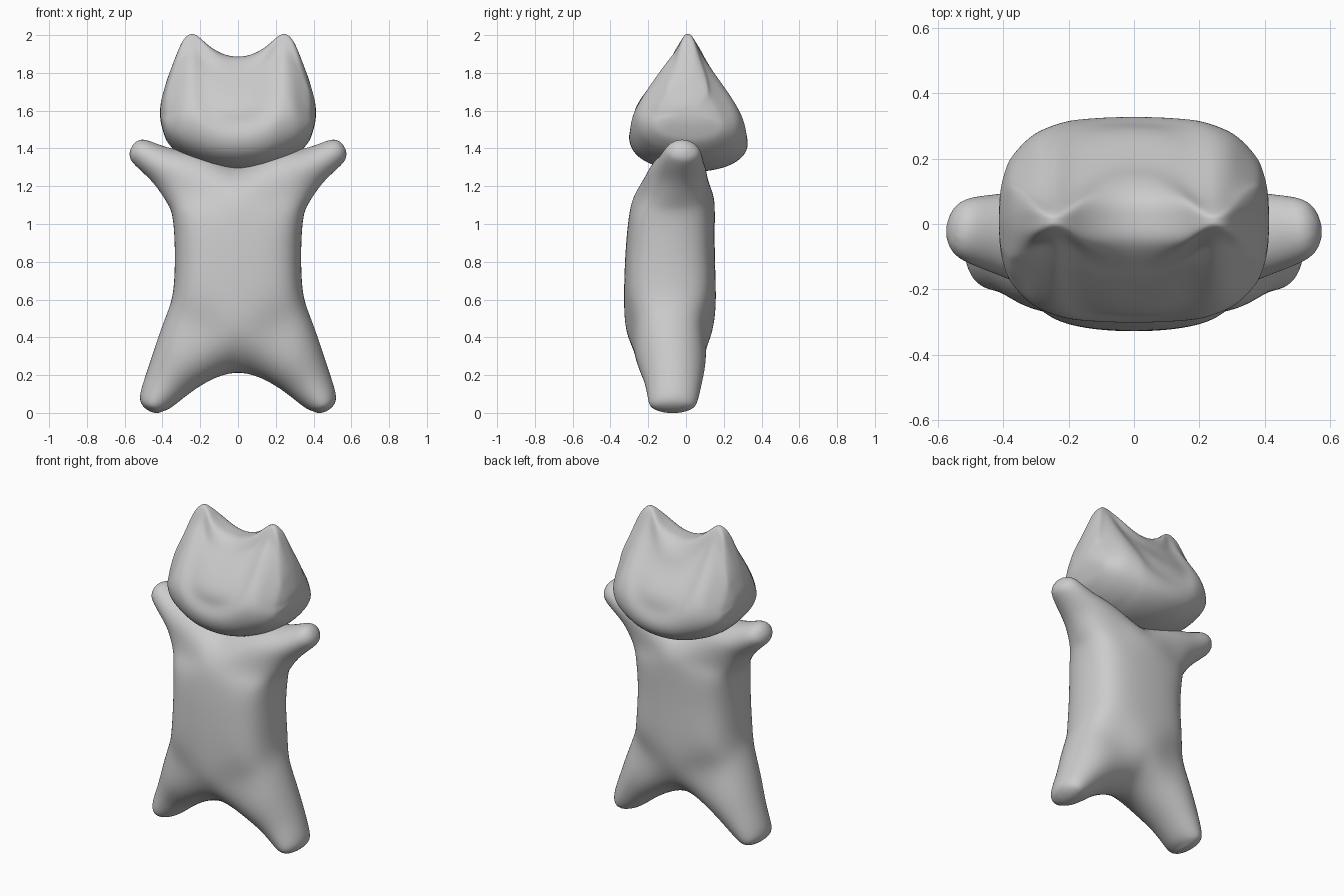
import bpy, bmesh, math
from mathutils import Vector

if "Cube" in bpy.data.objects:
    bpy.data.objects.remove(bpy.data.objects["Cube"])

grey = bpy.data.materials.new("plain_grey")
grey.diffuse_color = (0.6, 0.6, 0.6, 1)
grey.use_nodes = True
grey.node_tree.nodes["Principled BSDF"].inputs["Base Color"].default_value = grey.diffuse_color


class Cage:
    """Collects points (shared where equal) and faces."""
    def __init__(self):
        self.keys, self.verts, self.faces = {}, [], []

    def add(self, p):
        k = tuple(round(c, 5) for c in p)
        if k not in self.keys:
            self.keys[k] = len(self.verts)
            self.verts.append(Vector(k))
        return self.keys[k]

    def bridge(self, a, b, closed=True):
        n = len(a) if closed else min(len(a), len(b)) - 1
        for i in range(n):
            j = (i + 1) % len(a)
            self.faces.append([self.add(p) for p in (a[i], a[j], b[j], b[i])])

    def fan(self, ring, tip):
        for i in range(len(ring)):
            q = (ring[i], ring[(i + 1) % len(ring)], tip)
            self.faces.append([self.add(p) for p in q])

    def build(self, name, soften):
        me = bpy.data.meshes.new(name)
        me.from_pydata([tuple(v) for v in self.verts], [], self.faces)
        bm = bmesh.new()
        bm.from_mesh(me)
        bmesh.ops.recalc_face_normals(bm, faces=bm.faces[:])
        bm.to_mesh(me)
        bm.free()
        me.materials.append(grey)
        for p in me.polygons:
            p.use_smooth = True
        ob = bpy.data.objects.new(name, me)
        bpy.context.collection.objects.link(ob)
        sub = ob.modifiers.new("subdivide", 'SUBSURF')
        sub.levels = 1
        # push the cage outward so the smooth surface passes through the points
        for _ in range(4):
            dg = bpy.context.evaluated_depsgraph_get()
            dg.update()
            ev = ob.evaluated_get(dg)
            em = ev.to_mesh()
            now = [em.vertices[i].co.copy() for i in range(len(self.verts))]
            ev.to_mesh_clear()
            for v, target, got in zip(me.vertices, self.verts, now):
                v.co += (target - got) * 0.9
            me.update()
            ob.update_tag()
            bpy.context.view_layer.update()
        sub.levels = sub.render_levels = 3
        sm = ob.modifiers.new("soften", 'SMOOTH')
        sm.factor, sm.iterations = 0.5, soften
        return ob


# Head: a pear-shaped side profile (y, z), scaled across x to form two ears
profile = [(.01, 2.0), (.034, 1.988), (.078, 1.91), (.14, 1.81), (.24, 1.67), (.305, 1.56),
           (.327, 1.47), (.305, 1.38), (.22, 1.312), (.10, 1.28), (-.03, 1.282),
           (-.17, 1.318), (-.27, 1.393), (-.302, 1.50), (-.28, 1.59),
           (-.22, 1.69), (-.12, 1.83), (-.058, 1.91), (-.014, 1.988)]
# x, top, bottom, depth factor, roundness of the upper edge
slices = [(0, 1.885, 1.28, 1, .9), (.08, 1.90, 1.285, .995, .9), (.15, 1.94, 1.298, .98, .8),
          (.20, 1.983, 1.315, .96, .6), (.245, 2.005, 1.332, .92, .3), (.29, 1.972, 1.357, .86, .4),
          (.33, 1.885, 1.387, .77, .6), (.37, 1.78, 1.43, .63, .7), (.39, 1.715, 1.472, .51, .7),
          (.407, 1.65, 1.53, .31, .7)]


def head_point(s, y, zp, x, t, b, f, r):
    z = b + (t - b) * (zp - 1.28) / .72
    grow = min(3, max(1, (2.005 - z) / (2.005 - zp))) if zp > 1.6 else 1
    return (s * x, .01 + (y - .01) * f * (1 + (grow - 1) * r), z)


head = Cage()
for s in (1, -1):
    rows = [[head_point(s, y, z, *sl) for y, z in profile] for sl in slices]
    for a, b in zip(rows, rows[1:]):
        head.bridge(a, b)
    head.fan(rows[-1], (s * .413, .01, 1.59))
head.build("head", 6)


# Body: each half is a tube running foot - torso - hand, joined along x = 0
def limb_ring(s, outer, inner, yf, yb):
    ring = []
    for k in range(8):
        a = math.radians(135 - 45 * k)
        c, n = math.cos(a), math.sin(a)
        x = (outer[0] + inner[0]) / 2 + (outer[0] - inner[0]) / 2 * c
        z = (outer[1] + inner[1]) / 2 + (outer[1] - inner[1]) / 2 * c
        ring.append((s * x, (yf + yb) / 2 - (yb - yf) / 2 * n, z))
    return ring


def torso_row(s, side, z0, yf, yb, edge, end=None):
    yc, h = (yf + yb) / 2, (yb - yf) / 2
    row = []
    for fx, fy in ((0, -1), (.5, -.94), (.87, -edge), (1, 0), (.87, edge), (.5, .94), (0, 1)):
        row.append((s * side[0] * fx, yc + h * fy, z0 + (side[1] - z0) * fx))
    return row + ([end] if end else [])


# outer edge, inner edge, front y, back y
legs = [((.505, .038), (.40, .008), -.17, .03),
        ((.518, .10), (.35, .03), -.20, .062),
        ((.482, .22), (.25, .108), -.22, .085),
        ((.427, .39), (.12, .187), -.268, .108)]
arms = [((.425, 1.185), (.15, 1.36), -.20, .11),
        ((.48, 1.25), (.34, 1.397), -.155, .092),
        ((.550, 1.316), (.46, 1.437), -.118, .078),
        ((.572, 1.355), (.52, 1.445), -.085, .04)]
# side edge, centre height, front y, back y, edge fullness
torso = [((.375, .53), .36, -.295, .118, .70, (0, -.085, .203)),
         ((.343, .65), .57, -.327, .157, .68),
         ((.335, .85), .83, -.322, .153, .66),
         ((.346, 1.03), 1.05, -.30, .152, .68),
         ((.375, 1.11), 1.20, -.25, .13, .70, (0, -.05, 1.31))]
body = Cage()
for s in (1, -1):
    leg = [limb_ring(s, *r) for r in legs]
    mid = [torso_row(s, *r) for r in torso]
    arm = [limb_ring(s, *r) for r in arms]
    body.fan(leg[0], (s * .445, -.07, -.002))
    body.fan(arm[-1], (s * .566, -.025, 1.408))
    for a, b in zip(leg, leg[1:] + mid[:1]):
        body.bridge(a, b)
    for a, b in zip(mid, mid[1:]):
        body.bridge(a[:7], b[:7], closed=False)
    for a, b in zip(mid[-1:] + arm, arm):
        body.bridge(a, b)
body.build("body", 10)
